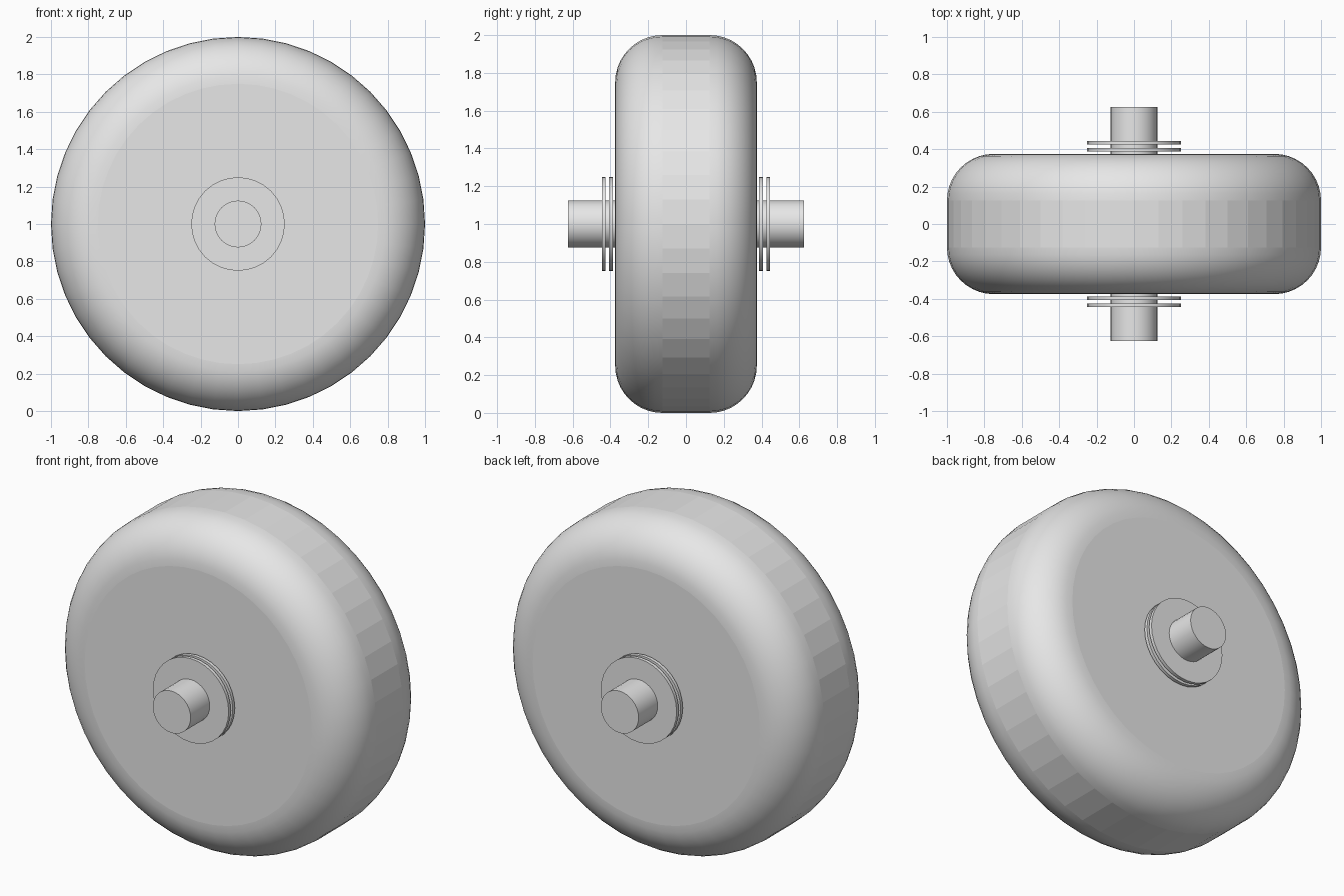
import bpy
import bmesh
from math import radians
from mathutils import Matrix

if "Cube" in bpy.data.objects:
    bpy.data.objects.remove(bpy.data.objects["Cube"], do_unlink=True)

# Single plain grey material
grey = bpy.data.materials.new("plain_grey")
grey.use_nodes = True
grey.diffuse_color = (0.8, 0.8, 0.8, 1)
grey.node_tree.nodes["Principled BSDF"].inputs["Base Color"].default_value = (0.8, 0.8, 0.8, 1)


def disc(name, radius, y_min, y_max, segments, rounding=0):
    """Closed cylinder along y, with optionally rounded rims."""
    bm = bmesh.new()
    bmesh.ops.create_cone(bm, cap_ends=True, segments=segments, radius1=radius,
                          radius2=radius, depth=y_max - y_min,
                          matrix=Matrix.Rotation(radians(90), 4, 'X'))
    if rounding:
        rims = [e for e in bm.edges if abs(e.verts[0].co.y - e.verts[1].co.y) < 1e-4]
        bmesh.ops.bevel(bm, geom=rims, offset=rounding, offset_type='OFFSET',
                        segments=10, profile=0.5, affect='EDGES')
    # Caps stay flat; the wide tread of a rounded disc keeps its facets
    for face in bm.faces:
        face.normal_update()
        tread = rounding and abs(face.normal.y) < 1e-3
        face.smooth = abs(face.normal.y) < 0.999 and not tread
    for edge in bm.edges:
        if len(edge.link_faces) == 2 and edge.calc_face_angle() > radians(35):
            edge.smooth = False
    mesh = bpy.data.meshes.new(name)
    bm.to_mesh(mesh)
    bm.free()
    mesh.materials.append(grey)
    obj = bpy.data.objects.new(name, mesh)
    obj.location = (0, (y_min + y_max) / 2, 1)
    bpy.context.collection.objects.link(obj)
    return obj


# Wheel with rounded shoulders, and the axle through it
disc("wheel", 1, -0.375, 0.375, 48, rounding=0.25)
disc("axle", 0.125, -0.625, 0.625, 32)

# Two thin washers on each side
for label, start in (("inner", 0.387), ("outer", 0.425)):
    end = start + 0.02
    disc(f"front_{label}_washer", 0.25, -end, -start, 32)
    disc(f"back_{label}_washer", 0.25, start, end, 32)
